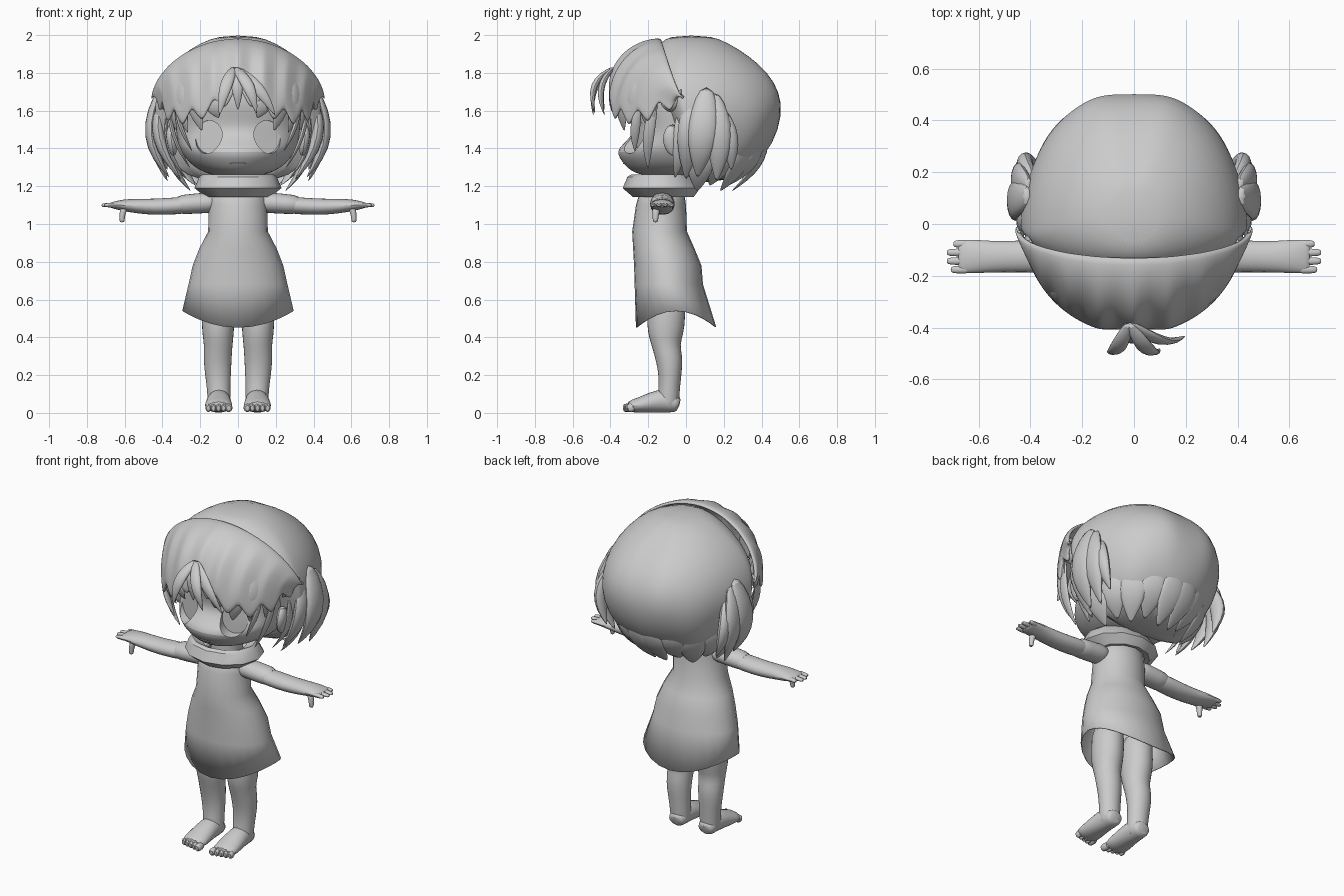
import bpy, bmesh, math
from math import sin, cos, pi, radians
from mathutils import Vector as V
from mathutils.bvhtree import BVHTree

if "Cube" in bpy.data.objects:
    bpy.data.objects.remove(bpy.data.objects["Cube"])

grey = bpy.data.materials.new("plain_grey")
grey.use_nodes = True
grey.diffuse_color = (0.6, 0.6, 0.6, 1)
grey.node_tree.nodes["Principled BSDF"].inputs["Base Color"].default_value = (0.6, 0.6, 0.6, 1)


def skin(name, rings, closed=True, caps=True, mirror=False, sub=1, thick=0, angle=50):
    """Join a list of equal point rings into one smooth part."""
    bm = bmesh.new()
    rows = [[bm.verts.new(p) for p in r] for r in rings]
    n = len(rows[0])
    for a, b in zip(rows, rows[1:]):
        for i in range(n if closed else n - 1):
            j = (i + 1) % n
            bm.faces.new((a[i], a[j], b[j], b[i]))
    if caps and closed:
        bm.faces.new(rows[0])
        bm.faces.new(rows[-1])
    bmesh.ops.recalc_face_normals(bm, faces=bm.faces)
    me = bpy.data.meshes.new(name)
    bm.to_mesh(me)
    bm.free()
    ob = bpy.data.objects.new(name, me)
    bpy.context.collection.objects.link(ob)
    me.materials.append(grey)
    bpy.ops.object.select_all(action='DESELECT')
    ob.select_set(True)
    bpy.context.view_layer.objects.active = ob
    bpy.ops.object.shade_smooth_by_angle(angle=radians(angle))
    if mirror:
        ob.modifiers.new("Mirror", 'MIRROR')
    if thick:
        ob.modifiers.new("Solidify", 'SOLIDIFY').thickness = thick
    if sub:
        m = ob.modifiers.new("Subdivision", 'SUBSURF')
        m.levels = m.render_levels = sub
    return ob


def oval(z, w, front, back, mid=None, n=24, wave=0, x=0, flat=1):
    """Level oval with its own front and back depth; flat < 1 blunts the back."""
    mid = (front + back) / 2 if mid is None else mid
    pts = []
    for i in range(n):
        a = 2 * pi * i / n
        s = sin(a)
        k = 1 + wave * cos(8 * a)
        depth = min(s, flat) / flat * (back - mid) if s > 0 else s * (mid - front)
        pts.append(V((x + w * cos(a) * k, mid + k * depth, z)))
    return pts


def tube(name, path, sizes, side, n=8, **kw):
    """Sweep an oval of (side, cross) half sizes along a path."""
    path = [V(p) for p in path]
    rings = []
    for i, p in enumerate(path):
        t = (path[min(i + 1, len(path) - 1)] - path[max(i - 1, 0)]).normalized()
        c = t.cross(V(side)).normalized()
        s = c.cross(t)
        a, b = sizes[i]
        rings.append([p + s * a * cos(2 * pi * k / n) + c * b * sin(2 * pi * k / n) for k in range(n)])
    return skin(name, rings, **kw)


def lock(name, a, b, c, width, depth, side, mirror=True):
    """Pointed lock of hair from a through b to the tip c."""
    a, b, c = V(a), V(b), V(c)
    path = [a * (1 - t) ** 2 + b * 2 * t * (1 - t) + c * t * t for t in (0, .25, .5, .75, 1)]
    taper = (.45, .9, 1, .68, .04)
    return tube(name, path, [(width * k, depth * k) for k in taper], side, mirror=mirror)


# Head
head = skin("head", [oval(z, w, f, b, -.03) for z, w, f, b in (
    (1.25, .10, -.20, .08), (1.275, .19, -.29, .13), (1.32, .26, -.335, .18), (1.385, .305, -.378, .22),
    (1.43, .32, -.325, .25), (1.49, .33, -.275, .28), (1.56, .34, -.285, .3), (1.65, .35, -.31, .32),
    (1.76, .33, -.28, .3), (1.86, .22, -.18, .2))], sub=2)
bpy.context.view_layer.objects.active = head
bpy.ops.object.modifier_apply(modifier="Subdivision")

# Recessed eyes
tree = BVHTree.FromObject(head, bpy.context.evaluated_depsgraph_get())
for sx in (-1, 1):
    y = tree.ray_cast(V((sx * .15, -1, 1.46)), V((0, 1, 0)))[0].y
    cutter = tube("eye_cutter", [(sx * .215, y - .2, 1.46), (sx * .15, y + .025, 1.46)],
                  [(.088, .076)] * 2, (0, 0, 1), n=28, sub=0)
    cutter.hide_render = True
    bpy.context.view_layer.objects.active = head
    m = head.modifiers.new("Eye", 'BOOLEAN')
    m.object = cutter
    bpy.ops.object.modifier_apply(modifier="Eye")
    bpy.data.objects.remove(cutter)
bpy.ops.object.select_all(action='DESELECT')
head.select_set(True)
bpy.ops.object.shade_smooth_by_angle(angle=radians(40))

# Mouth and ears
mouth = [tree.ray_cast(V((x, -1, 1.32)), V((0, 1, 0)))[0] for x in (-.045, -.02, 0, .02, .045)]
tube("mouth", mouth, [(.002, .004), (.004, .006), (.004, .006), (.004, .006), (.002, .004)], (0, 0, 1))
tube("ear", [(.34, -.06, 1.36), (.345, -.08, 1.40), (.36, -.08, 1.47), (.35, -.07, 1.53)],
     [(.015, .015), (.04, .025), (.055, .03), (.02, .02)], (0, 1, 0), mirror=True)

# Rounded mass of hair at the back, tucked under the fringe
skin("back_hair", [oval(z, w, f, b, m, 48, k, flat=.95) for z, w, f, b, m, k in (
    (1.22, .20, .02, .22, .06, .03), (1.30, .33, -.01, .35, .03, .035), (1.42, .41, -.05, .455, .0, .02),
    (1.58, .445, -.10, .508, .0, .008), (1.70, .43, -.19, .495, -.02, 0), (1.80, .385, -.20, .435, -.02, 0),
    (1.89, .305, -.18, .335, 0, 0), (1.96, .20, -.14, .22, .02, 0), (1.998, .09, -.08, .13, .03, 0))])

# Ragged tips along the nape
for i, d in enumerate((8, 26, 44, 62, 80)):
    s, c = sin(radians(d)), cos(radians(d))
    lock("nape_lock", (.36 * s, .01 + .42 * c, 1.46), (.395 * s, .01 + .42 * c, 1.31),
         (.25 * s, .02 + .22 * c, 1.17 + .03 * (i % 2)), .085, .022, (c, -s, 0))

# Fringe shell with a ragged lower edge
cols, rows = 61, 9
fringe = []
for r in range(rows):
    t = r / (rows - 1) * pi / 2
    line = []
    for i in range(cols):
        a = -pi / 2 + pi * i / (cols - 1)
        s, c = sin(a), cos(a)
        low = 1.65 - .12 * sin(2 * abs(a)) - .02 * abs(s) + .03 * abs((i % 6) - 3)
        top = V((.46 * s, -.02 - .11 * c, 1.66 + .325 * c ** 1.15))
        end = V((.425 * s, -.02 - .39 * min(c, .95) / .95, low))
        line.append(V((top.x + (end.x - top.x) * sin(t) ** 2, top.y + (end.y - top.y) * sin(t),
                       top.z + (end.z - top.z) * (1 - cos(t)))))
    fringe.append(line)
skin("fringe", fringe, closed=False, thick=.02)

# Pointed fringe locks
for d, tip in ((20, 1.56), (34, 1.49), (48, 1.48), (62, 1.49), (80, 1.59)):
    s, c = sin(radians(d)), cos(radians(d))
    lock("fringe_lock", (.40 * s, -.02 - .36 * c, 1.76), (.44 * s, -.02 - .41 * c, 1.62),
         (.41 * s - .04, -.02 - .37 * c, tip), .06, .018, (c, s, 0))

# Loose tuft in the middle of the forehead
for mid, tip in (((-.07, -.53, 1.76), (-.10, -.49, 1.57)), ((.0, -.49, 1.76), (.0, -.43, 1.60)),
                 ((.07, -.55, 1.76), (.10, -.48, 1.58)), ((.12, -.50, 1.74), (.20, -.43, 1.57))):
    lock("forehead_tuft", (-.02, -.38, 1.83), mid, tip, .038, .02, (1, 0, 0), mirror=False)

# Cheek locks and side bunches
for a, b, c, w in (((.37, -.16, 1.66), (.37, -.22, 1.45), (.25, -.20, 1.29), .035),
                   ((.33, -.25, 1.62), (.31, -.28, 1.50), (.24, -.27, 1.38), .03),
                   ((.38, -.04, 1.58), (.40, -.02, 1.36), (.27, -.06, 1.24), .04)):
    lock("cheek_lock", a, b, c, w, .014, (0, 1, 0))
for a, b, c, w in (((.40, .03, 1.66), (.49, .02, 1.46), (.30, .0, 1.23), .075),
                   ((.40, .11, 1.73), (.55, .09, 1.45), (.36, .06, 1.24), .09),
                   ((.40, .14, 1.70), (.51, .20, 1.46), (.37, .16, 1.22), .08),
                   ((.39, .17, 1.62), (.47, .25, 1.46), (.37, .24, 1.28), .06)):
    lock("side_bunch", a, b, c, w, .04, (0, 1, 0))

# Neck and turned-down collar
skin("neck", [oval(z, .09, -.2, -.02) for z in (1.1, 1.3)], sub=0)
skin("collar", [oval(z, w, f, b, n=12) for z, w, f, b in (
    (1.15, .14, -.25, .01), (1.142, .17, -.28, .04), (1.19, .23, -.335, .075), (1.25, .205, -.31, .03),
    (1.262, .19, -.29, .02), (1.235, .13, -.24, -.02))], sub=0, caps=False, angle=35)

# Dress with a dipping hem
dress = [oval(z, w, f, b, n=24) for z, w, f, b in (
    (1.2, .10, -.21, -.03), (1.17, .145, -.245, -.01), (1.10, .155, -.265, .0), (.96, .158, -.285, .005),
    (.87, .205, -.28, .045), (.78, .24, -.275, .082), (.68, .262, -.272, .09), (.52, .295, -.265, .16))]
for p in dress[-1]:
    p.z = .54 - .085 * (abs(p.y + .05) / .21) ** 2
skin("dress", dress, caps=False, sub=0, thick=.006)

# Arms with short sleeves
tube("sleeve", [(.10, -.125, 1.115), (.16, -.125, 1.113), (.25, -.125, 1.106), (.34, -.125, 1.10)],
     [(.06, .05), (.068, .058), (.068, .054), (.07, .054)], (0, 1, 0), n=12, mirror=True)
tube("arm", [(.2, -.125, 1.105), (.34, -.125, 1.095), (.44, -.125, 1.09), (.54, -.127, 1.095),
             (.61, -.125, 1.10), (.67, -.125, 1.10), (.68, -.125, 1.10)],
     [(.06, .045), (.066, .047), (.064, .045), (.062, .04), (.068, .032), (.066, .017), (.06, .01)],
     (0, 1, 0), n=12, mirror=True)
for i in range(4):
    y = -.077 - i * .033
    reach = (.69, .715, .715, .70)[i]
    tube("finger", [(.63, y, 1.10), (.67, y, 1.10), (reach, y, 1.10), (reach + .008, y, 1.098)],
         [(.017, .014), (.017, .014), (.015, .011), (.008, .006)], (0, 1, 0), mirror=True)
tube("thumb", [(.60, -.155, 1.09), (.612, -.16, 1.06), (.614, -.162, 1.02), (.614, -.162, 1.008)],
     [(.026, .024), (.019, .017), (.016, .015), (.012, .012)], (0, 1, 0), mirror=True)

# Legs, feet and toes
skin("leg", [oval(z, w, f, b, x=x, n=14) for z, x, w, f, b in (
    (.68, .105, .09, -.2, .0), (.50, .105, .09, -.21, .0), (.42, .106, .086, -.205, -.01),
    (.36, .104, .077, -.185, -.032), (.30, .108, .077, -.168, -.015), (.22, .107, .072, -.148, -.02),
    (.14, .103, .064, -.145, -.03), (.06, .10, .062, -.155, -.035), (.012, .10, .055, -.145, -.04))], mirror=True)
tube("foot", [(.10, -.035, .04), (.10, -.05, .045), (.10, -.11, .068), (.102, -.18, .056),
              (.103, -.25, .04), (.104, -.315, .032)],
     [(.04, .034), (.055, .046), (.062, .07), (.07, .057), (.076, .041), (.074, .03)],
     (1, 0, 0), n=12, mirror=True)
for i in range(5):
    x = .049 + i * .027
    r = .023 if i == 0 else .018
    end = -.335 + i * .006
    tube("toe", [(x, -.27, .027), (x, end + .012, .027), (x, end, .025)],
         [(r, .024), (r, .026), (r * .7, .018)], (1, 0, 0), mirror=True)
